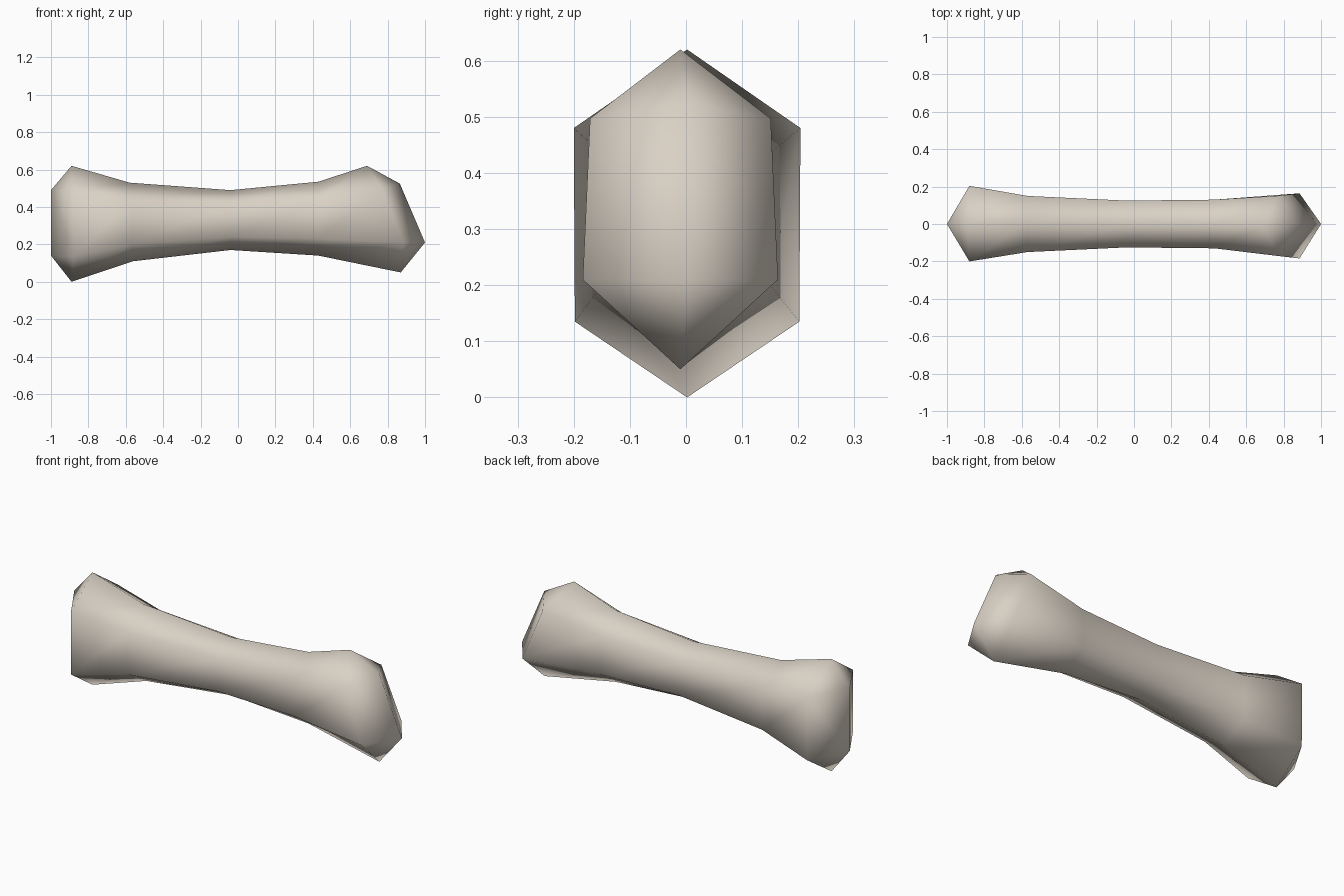
import bpy, bmesh

if "Cube" in bpy.data.objects:
    bpy.data.objects.remove(bpy.data.objects["Cube"])

# one bone colour
mat = bpy.data.materials.new("bone ivory")
mat.diffuse_color = (0.70, 0.64, 0.56, 1)
mat.use_nodes = True
mat.node_tree.nodes["Principled BSDF"].inputs["Base Color"].default_value = mat.diffuse_color

# hexagonal sections: half width low/high, y offset, then (x, z) of top, upper side, lower side, bottom
sections = [
    (0.200, 0.202, 0.002, (-0.89, 0.62), (-0.88, 0.48), (-0.88, 0.135), (-0.89, 0.00)),
    (0.150, 0.150, 0.000, (-0.58, 0.53), (-0.57, 0.435), (-0.57, 0.20), (-0.56, 0.11)),
    (0.125, 0.125, 0.000, (-0.04, 0.49), (-0.04, 0.42), (-0.04, 0.24), (-0.04, 0.17)),
    (0.130, 0.130, 0.000, (0.43, 0.535), (0.43, 0.44), (0.43, 0.23), (0.43, 0.14)),
    (0.174, 0.161, -0.010, (0.69, 0.62), (0.77, 0.497), (0.885, 0.21), (0.87, 0.05)),
]
# end ridges: upper and lower point (x, z)
left_ridge = [(-1.0, 0.49), (-1.0, 0.14)]
right_ridge = [(0.865, 0.525), (1.0, 0.21)]

bm = bmesh.new()


def ring(s):
    wl, wh, oy, t, u, l, b = s
    pts = [(t, 0), (u, wh), (l, wl), (b, 0), (l, -wl), (u, -wh)]
    return [bm.verts.new((p[0], y + oy, p[1])) for p, y in pts]


def cap(r, ridge):
    a, b = [bm.verts.new((x, 0, z)) for x, z in ridge]
    for f in ((r[0], r[1], a), (r[1], r[2], b, a), (r[2], r[3], b),
              (r[3], r[4], b), (r[4], r[5], a, b), (r[5], r[0], a)):
        bm.faces.new(f)


# shaft and flared ends
rings = [ring(s) for s in sections]
for p, q in zip(rings, rings[1:]):
    for i in range(6):
        j = (i + 1) % 6
        bm.faces.new((p[i], p[j], q[j], q[i]))
# ridged knuckle caps
cap(rings[0], left_ridge)
cap(rings[-1], right_ridge)

bmesh.ops.recalc_face_normals(bm, faces=bm.faces)
for f in bm.faces:
    f.smooth = True
mesh = bpy.data.meshes.new("bone")
bm.to_mesh(mesh)
bm.free()
mesh.materials.append(mat)
bone = bpy.data.objects.new("bone", mesh)
bpy.context.collection.objects.link(bone)
